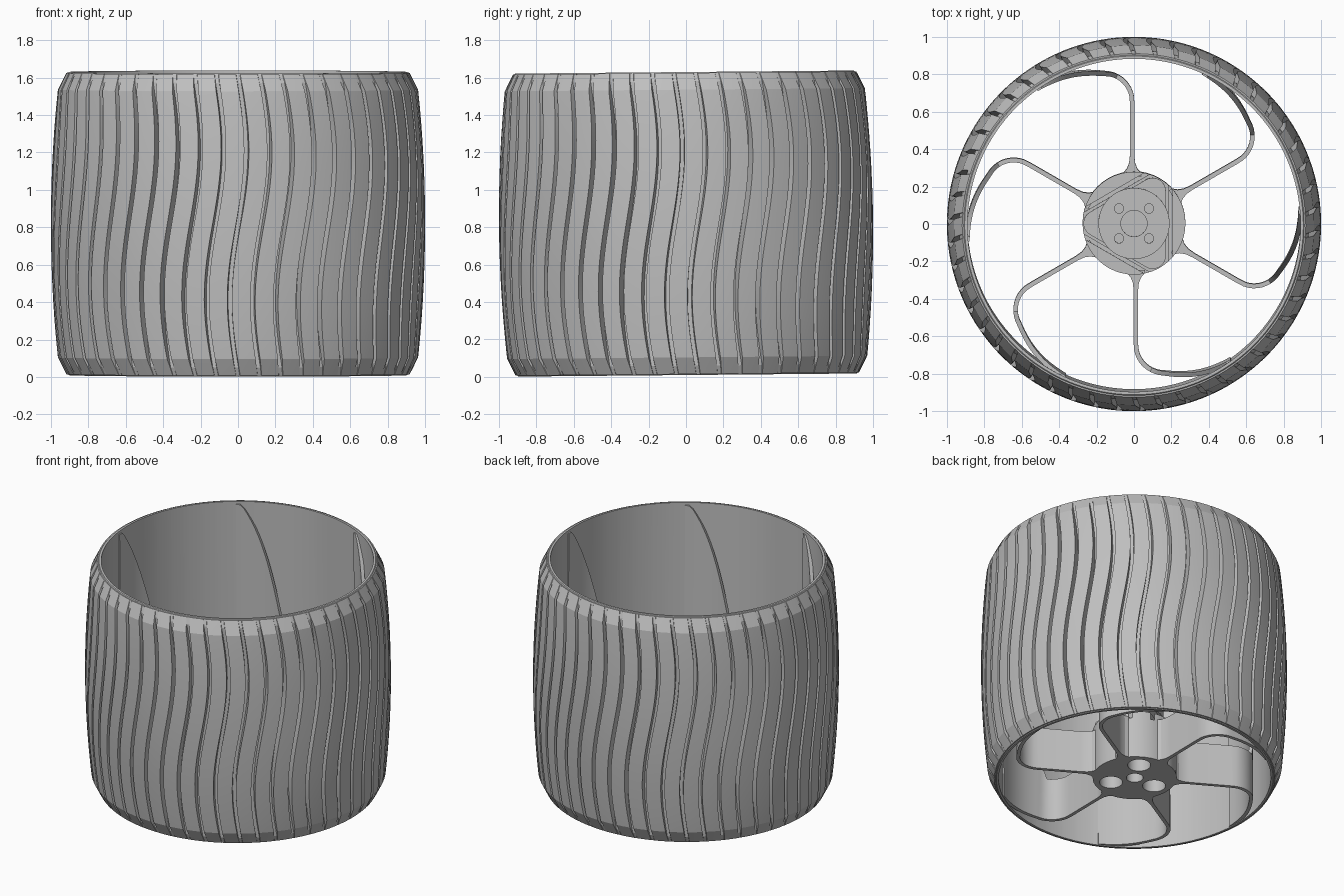
import bpy, bmesh
from math import sin, cos, pi, radians, hypot
from mathutils import Matrix, Vector

if "Cube" in bpy.data.objects:
    bpy.data.objects.remove(bpy.data.objects["Cube"])

BOTTOM, TOP = 0.015, 1.625
HEIGHT = TOP - BOTTOM
TILT = Matrix.Translation((0, 0, 0.82)) @ Matrix.Rotation(0.009, 4, 'X') @ Matrix.Translation((0, 0, -0.82))

grey = bpy.data.materials.new("plain_grey")
grey.use_nodes = True
grey.diffuse_color = (0.52, 0.52, 0.52, 1)
grey.node_tree.nodes["Principled BSDF"].inputs["Base Color"].default_value = (0.52, 0.52, 0.52, 1)


def finish(name, bm):
    bmesh.ops.recalc_face_normals(bm, faces=bm.faces[:])
    mesh = bpy.data.meshes.new(name)
    bm.to_mesh(mesh)
    bm.free()
    mesh.materials.append(grey)
    obj = bpy.data.objects.new(name, mesh)
    bpy.context.collection.objects.link(obj)
    return obj


def skin(bm, rows, close_rows=True):
    """Join rings of points into a surface; optionally close it into a torus."""
    rings = [[bm.verts.new(p) for p in row] for row in rows]
    n = len(rings[0])
    for i in range(len(rings) if close_rows else len(rings) - 1):
        a, b = rings[i], rings[(i + 1) % len(rings)]
        for j in range(n):
            k = (j + 1) % n
            bm.faces.new((a[j], a[k], b[k], b[j]))
    return rings


def prism(bm, outline, z0, z1):
    rings = skin(bm, [[(x, y, z) for x, y in outline] for z in (z0, z1)], False)
    for ring in rings:
        bm.faces.new(ring)


def circle(r, cx=0, cy=0, n=48):
    return [(cx + r * cos(2 * pi * i / n), cy + r * sin(2 * pi * i / n)) for i in range(n)]


def cut(obj, outline, z0, z1):
    bm = bmesh.new()
    prism(bm, outline, z0, z1)
    cutter = finish("cutter", bm)
    cutter.hide_render = True
    mod = obj.modifiers.new("cut", 'BOOLEAN')
    mod.operation, mod.object, mod.solver = 'DIFFERENCE', cutter, 'EXACT'
    bpy.context.view_layer.objects.active = obj
    bpy.ops.object.modifier_apply(modifier=mod.name)
    bpy.data.objects.remove(cutter)


# Tyre: crowned tread with wavy grooves and chamfered ends around a thin rim
TEETH, GROOVE, FLOOR, ROWS = 50, 0.17, 0.935, 36


def crown(z):
    t = abs(z - BOTTOM - HEIGHT / 2) / (HEIGHT / 2)
    return 1.0 - 0.047 * t ** 2 - max(0, t - 0.888) / 0.112 * 0.035


def tread_row(z):
    wave = -0.046 * sin(2 * pi * (z - BOTTOM) / HEIGHT)
    out, low = crown(z), min(crown(z) - 0.001, FLOOR)
    row = []
    for i in range(TEETH):
        for frac, r in ((-GROOVE / 2, low), (GROOVE / 2, low), (GROOVE / 2 + 0.02, out),
                        (0.5, out), (1 - GROOVE / 2 - 0.01, out)):
            a = 1.5 * pi + 2 * pi * (i + frac) / TEETH + wave
            row.append((r * cos(a), r * sin(a), z))
    return row


def plain_row(r, z):
    return [(r * x / hypot(x, y), r * y / hypot(x, y), z) for x, y, _ in tread_row(BOTTOM)]


bm = bmesh.new()
rows = [tread_row(BOTTOM + HEIGHT * i / ROWS) for i in range(ROWS + 1)]
rows += [plain_row(0.91, TOP), plain_row(0.905, TOP + 0.005), plain_row(0.89, TOP + 0.005),
         plain_row(0.89, BOTTOM - 0.005), plain_row(0.905, BOTTOM - 0.005), plain_row(0.91, BOTTOM)]
skin(bm, rows)
parts = [finish("tyre_and_rim", bm)]

# Spokes: hooked blades that climb steeply where they run into the rim
path = [(0, 0.25, 0.05), (0, 0.27, 0.045), (0, 0.29, 0.028), (0, 0.32, 0.016), (0, 0.36, 0.012), (0, 0.64, 0.012)]
path += [(-0.15 + 0.15 * cos(a), 0.65 + 0.15 * sin(a), 0.012) for a in [radians(9 * i) for i in range(1, 11)]]
hook = [Vector(p) for p in ((-0.15, 0.80), (-0.28, 0.815), (-0.38, 0.80), (-0.51, 0.728))]
for i in range(1, 17):
    t = i / 16
    p = (hook[0] * (1 - t) ** 3 + hook[1] * 3 * t * (1 - t) ** 2
         + hook[2] * 3 * t * t * (1 - t) + hook[3] * t ** 3)
    path.append((p.x, p.y, 0.012))


def spoke_top(x, y):
    return 0.32 + 1.29 * min(1, max(0, hypot(x, y) - 0.795) / 0.09)


def make_spoke(index):
    turn = Matrix.Rotation(index * pi / 3, 4, 'Z') @ Matrix.Translation((-0.01, 0, 0))
    sections = []
    for i, (x, y, half) in enumerate(path):
        a, b = path[max(i - 1, 0)], path[min(i + 1, len(path) - 1)]
        along = Vector((b[0] - a[0], b[1] - a[1])).normalized()
        nx, ny = -along.y * half, along.x * half
        top = spoke_top(x, y)
        sections.append([turn @ Vector(p) for p in (
            (x + nx, y + ny, BOTTOM), (x - nx, y - ny, BOTTOM),
            (x - nx, y - ny, top), (x + nx, y + ny, top))])
    bm = bmesh.new()
    rings = skin(bm, sections, False)
    bm.faces.new(rings[0])
    bm.faces.new(rings[-1])
    return finish("spoke_%d" % (index + 1), bm)


parts += [make_spoke(i) for i in range(6)]

# Hub base: centre bore and three round pockets below, three chord slots above
bm = bmesh.new()
prism(bm, circle(0.275), BOTTOM, 0.36)
hub = finish("hub_base", bm)
cut(hub, circle(0.055), -0.1, 0.25)
for i in range(3):
    a = pi / 3 + 2 * pi * i / 3
    cut(hub, circle(0.075, 0.165 * cos(a), 0.165 * sin(a), 32), -0.1, 0.28)
    turn = Matrix.Rotation(2 * pi * i / 3, 2)
    slot = [turn @ Vector(p) for p in ((0.185, -0.3), (0.205, -0.3), (0.205, 0.3), (0.185, 0.3))]
    cut(hub, slot, 0.31, 0.5)
parts.append(hub)

# Rounded triangular mount on top of the hub
outline = []
for corner in (60, 180, 300):
    for i in range(13):
        a = radians(corner - 60 + 10 * i)
        outline.append((0.2 * cos(radians(corner)) + 0.07 * cos(a), 0.2 * sin(radians(corner)) + 0.07 * sin(a)))
bm = bmesh.new()
prism(bm, outline, 0.35, 0.46)
parts.append(finish("triangular_mount", bm))

# Round flange with a centre recess and four screw holes
bm = bmesh.new()
prism(bm, circle(0.19), 0.45, 0.54)
flange = finish("mounting_flange", bm)
cut(flange, circle(0.07), 0.48, 0.7)
for sx in (-1, 1):
    for sy in (-1, 1):
        cut(flange, circle(0.025, 0.08 * sx, 0.08 * sy, 16), 0.48, 0.7)
parts.append(flange)

# Slight lean of the whole wheel, and smooth shading with sharp edges
bpy.ops.object.select_all(action='DESELECT')
for part in parts:
    part.data.transform(TILT)
    part.select_set(True)
bpy.context.view_layer.objects.active = parts[0]
bpy.ops.object.shade_smooth_by_angle(angle=radians(18))
